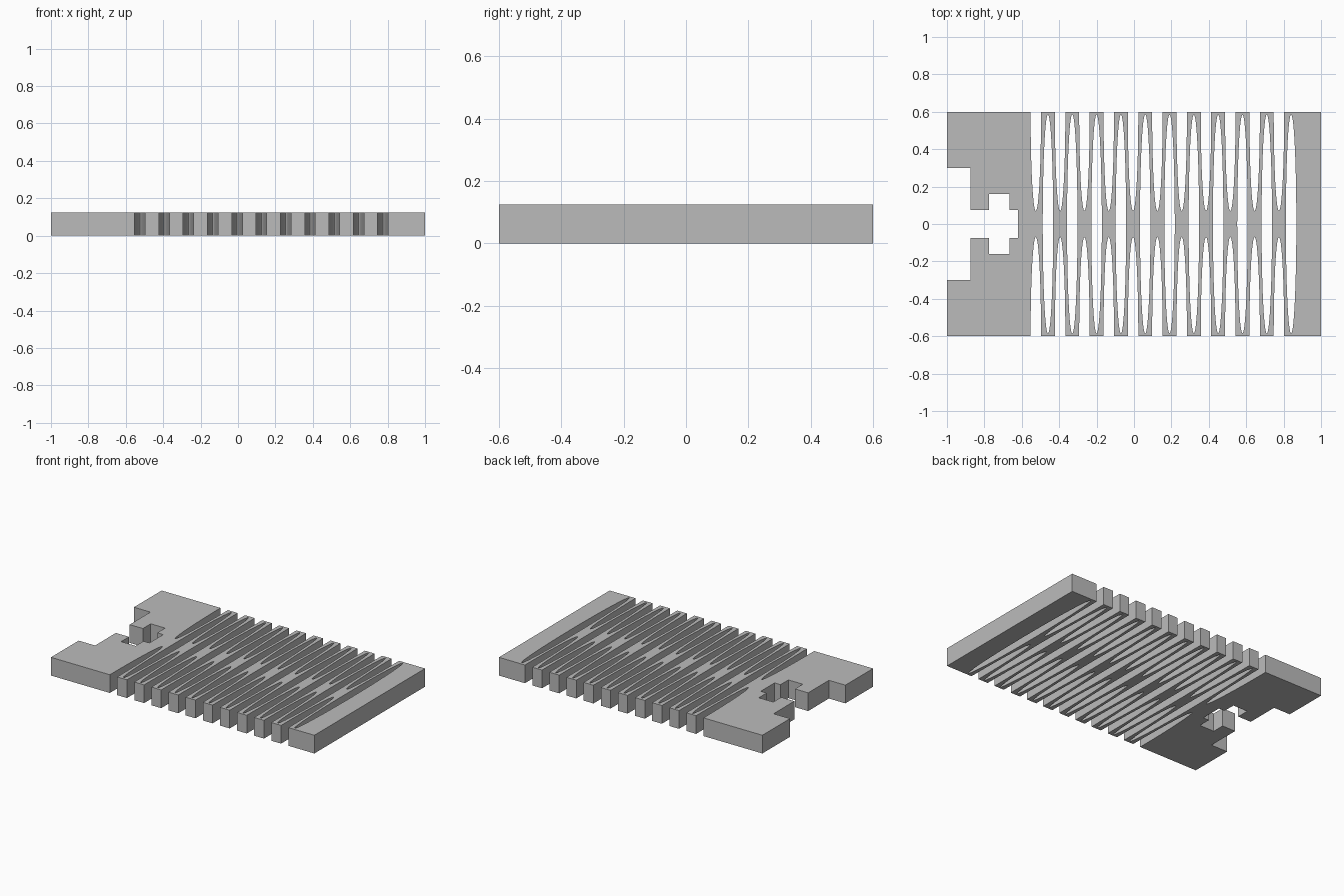
import bpy
import bmesh
from math import cos, sin, pi

cube = bpy.data.objects.get("Cube")
if cube:
    bpy.data.objects.remove(cube, do_unlink=True)

HEIGHT = 0.125
HALF_DEPTH = 0.6
SLIT_HALF_WIDTH = 0.028
PITCH = 0.13
COUNT = 11
STEPS = 32


def arc(cx, cy, length, start, end, steps):
    """Points along a narrow elliptical arc."""
    angles = [start + (end - start) * i / steps for i in range(steps + 1)]
    return [(cx + SLIT_HALF_WIDTH * cos(a), cy + length * sin(a)) for a in angles]


def add_loop(curve, points):
    spline = curve.splines.new("POLY")
    spline.points.add(len(points) - 1)
    for p, (x, y) in zip(spline.points, points):
        p.co = (x, y, 0, 1)
    spline.use_cyclic_u = True


# Front half of the outline: stepped connector notch, then the open slits
half = [(-0.62, -0.075), (-0.665, -0.075), (-0.665, -0.16), (-0.775, -0.16),
        (-0.775, -0.075), (-0.875, -0.075), (-0.875, -0.3), (-1, -0.3),
        (-1, -HALF_DEPTH)]
for i in range(COUNT):
    half += arc(-0.525 + i * PITCH, -HALF_DEPTH, 0.53, pi, 0, STEPS)
half.append((1, -HALF_DEPTH))
outline = half + [(x, -y) for x, y in reversed(half)]

# Flat filled profile with closed slits as holes, extruded to a plate
profile = bpy.data.curves.new("plate_profile", "CURVE")
profile.dimensions = "2D"
profile.fill_mode = "BOTH"
profile.extrude = HEIGHT / 2
add_loop(profile, outline)
for i in range(COUNT):
    add_loop(profile, arc(-0.46 + i * PITCH, 0, 0.585, 0, 2 * pi, 2 * STEPS)[:-1])

temp = bpy.data.objects.new("plate_profile", profile)
bpy.context.collection.objects.link(temp)
bpy.context.view_layer.update()
graph = bpy.context.evaluated_depsgraph_get()
mesh = bpy.data.meshes.new_from_object(temp.evaluated_get(graph))
bpy.data.objects.remove(temp, do_unlink=True)

# Weld the caps to the walls and stand the plate on the floor
bm = bmesh.new()
bm.from_mesh(mesh)
bmesh.ops.remove_doubles(bm, verts=bm.verts, dist=0.00002)
bmesh.ops.recalc_face_normals(bm, faces=bm.faces)
bmesh.ops.translate(bm, verts=bm.verts, vec=(0, 0, HEIGHT / 2))
bm.to_mesh(mesh)
bm.free()

plate = bpy.data.objects.new("flexible_slit_plate", mesh)
bpy.context.collection.objects.link(plate)

# Single grey material
grey = bpy.data.materials.new("plain grey")
grey.use_nodes = True
colour = (0.5, 0.5, 0.5, 1)
grey.diffuse_color = colour
grey.node_tree.nodes["Principled BSDF"].inputs["Base Color"].default_value = colour
mesh.materials.clear()
mesh.materials.append(grey)

# Smooth slit walls, sharp plate edges
bpy.ops.object.select_all(action="DESELECT")
plate.select_set(True)
bpy.context.view_layer.objects.active = plate
bpy.ops.object.shade_smooth_by_angle(angle=pi / 6)
